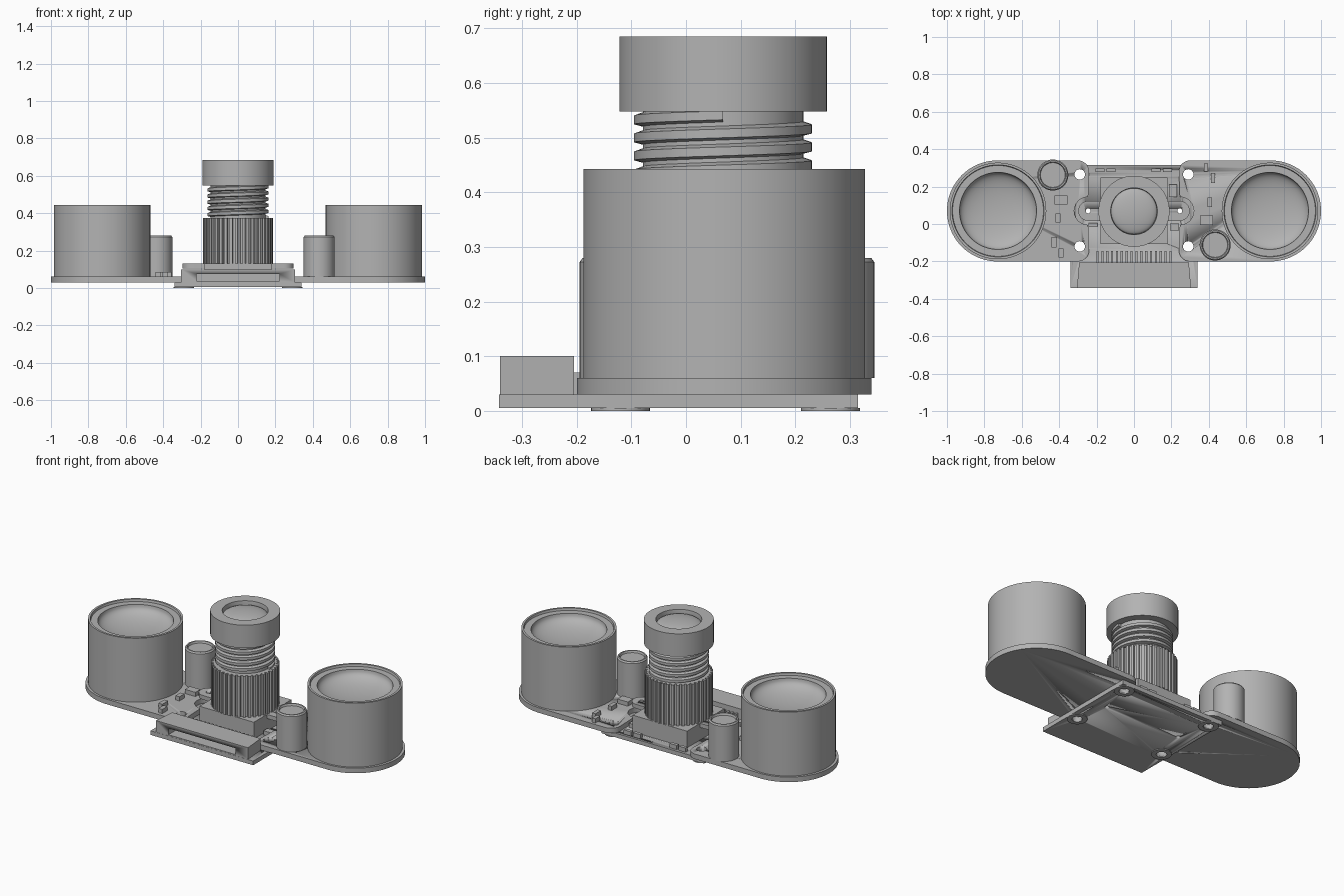
import bpy, bmesh
from math import sin, cos, pi, radians
from mathutils import Vector

if "Cube" in bpy.data.objects:
    bpy.data.objects.remove(bpy.data.objects["Cube"])

grey = bpy.data.materials.new("neutral grey")
grey.use_nodes = True
grey.diffuse_color = (0.45, 0.45, 0.45, 1)
grey.node_tree.nodes["Principled BSDF"].inputs["Base Color"].default_value = (0.45, 0.45, 0.45, 1)

CY = 0.07                       # depth of the lens and lamp centre line
HOLES = [(x, y) for x in (-0.29, 0.29) for y in (-0.12, 0.265)]
EARS = [(-0.245, CY), (0.245, CY)]


def finish(bm, name, loc=(0, 0, 0)):
    bmesh.ops.remove_doubles(bm, verts=bm.verts, dist=1e-5)
    bmesh.ops.recalc_face_normals(bm, faces=bm.faces)
    mesh = bpy.data.meshes.new(name)
    bm.to_mesh(mesh)
    bm.free()
    mesh.materials.append(grey)
    ob = bpy.data.objects.new(name, mesh)
    ob.location = loc
    bpy.context.collection.objects.link(ob)
    bpy.ops.object.select_all(action='DESELECT')
    ob.select_set(True)
    bpy.context.view_layer.objects.active = ob
    bpy.ops.object.shade_smooth_by_angle(angle=radians(30))
    return ob


def arc(cx, cy, r, a0, a1, n=12):
    angles = [radians(a0 + (a1 - a0) * i / n) for i in range(n + 1)]
    return [(cx + r * cos(a), cy + r * sin(a)) for a in angles]


def add_prism(bm, outline, z0, z1):
    face = bm.faces.new([bm.verts.new((x, y, z0)) for x, y in outline])
    new = bmesh.ops.extrude_face_region(bm, geom=[face])["geom"]
    bmesh.ops.translate(bm, vec=(0, 0, z1 - z0),
                        verts=[v for v in new if isinstance(v, bmesh.types.BMVert)])


def prism(name, outline, z0, z1, loc=(0, 0, 0)):
    bm = bmesh.new()
    add_prism(bm, outline, z0, z1)
    return finish(bm, name, loc)


def rect(x, y, w, d):
    return [(x - w/2, y - d/2), (x + w/2, y - d/2), (x + w/2, y + d/2), (x - w/2, y + d/2)]


def lathe(name, profile, loc, steps=64):
    bm = bmesh.new()
    vs = [bm.verts.new((r, 0, z)) for r, z in profile]
    es = [bm.edges.new(p) for p in zip(vs, vs[1:])]
    bmesh.ops.spin(bm, geom=vs + es, cent=(0, 0, 0), axis=(0, 0, 1), angle=2 * pi, steps=steps)
    return finish(bm, name, loc)


def cut(ob, cutter):
    mod = ob.modifiers.new("cut", 'BOOLEAN')
    mod.operation, mod.solver, mod.object = 'DIFFERENCE', 'EXACT', cutter
    cutter.hide_render = True
    bpy.context.view_layer.objects.active = ob
    bpy.ops.object.modifier_apply(modifier="cut")
    bpy.data.objects.remove(cutter)


def drill(ob, spots, r):
    bm = bmesh.new()
    for x, y in spots:
        add_prism(bm, arc(x, y, r, 0, 345, 23), -0.1, 0.3)
    cut(ob, finish(bm, "drill"))


# Central circuit board and the washers under it
board = prism("main_board", rect(0, -0.0135, 0.68, 0.657), 0.005, 0.03)
drill(board, HOLES, 0.028)
drill(board, EARS, 0.013)
for x, y in HOLES:
    lathe("washer", [(0.028, 0), (0.054, 0), (0.054, 0.005), (0.028, 0.005), (0.028, 0)],
          (x, y, 0), 32)

# Lamp boards, lamps with hollow reflectors, and capacitors
wing = (arc(0.73, CY, 0.27, -90, 90, 40) + arc(0.30, 0.28, 0.06, 90, 180)
        + arc(0.245, CY, 0.075, 90, -90) + arc(0.30, -0.14, 0.06, 180, 270))
bowl = [(0.206 * sin(t), 0.43 - 0.07 * cos(t) ** 0.8)
        for t in [pi / 2 * (1 - i / 12) for i in range(13)]]
for s, side in ((1, "left"), (-1, "right")):
    lamp_board = prism(side + "_lamp_board", [(s * x, y) for x, y in wing], 0.03, 0.06)
    drill(lamp_board, HOLES, 0.028)
    lathe(side + "_lamp", [(0, 0.06), (0.258, 0.06), (0.258, 0.443), (0.246, 0.443),
                           (0.243, 0.43)] + bowl, (s * 0.727, CY, 0), 96)
    lathe(side + "_capacitor", [(0, 0.06), (0.083, 0.06), (0.083, 0.272), (0.077, 0.28),
                                (0.07, 0.28), (0.066, 0.268), (0, 0.268)],
          (s * 0.434, 0.075 - s * 0.187, 0), 48)

# Lens mount with two screw ears
prism("lens_mount_box", rect(0, CY, 0.36, 0.355), 0.03, 0.13)
ears = prism("lens_mount_ears", arc(0.245, CY, 0.053, -90, 90) + arc(-0.245, CY, 0.053, 90, 270),
             0.105, 0.1295)
drill(ears, EARS, 0.013)

# Ribbed barrel
RIBS = 40
ribs = []
for i in range(RIBS):
    for k, r in ((0, 0.172), (0.4, 0.172), (0.45, 0.186), (0.95, 0.186)):
        a = 2 * pi * (i + k) / RIBS
        ribs.append((r * cos(a), r * sin(a)))
prism("ribbed_barrel", ribs, 0.13, 0.375, (0, 0.068, 0))

# Threaded tube: a core with a helical ridge
lathe("lens_tube", [(0, 0.37), (0.147, 0.37), (0.147, 0.55), (0, 0.55)], (0, 0.068, 0))
PITCH, TURNS, STEPS = 0.033, 5, 48
bm = bmesh.new()
vs = [bm.verts.new((r, 0, z)) for r, z in
      ((0.14, 0.362), (0.163, 0.368), (0.163, 0.384), (0.14, 0.392))]
ridge = bm.faces.new(vs)
bmesh.ops.spin(bm, geom=[ridge], cent=(0, 0, 0), axis=(0, 0, 1), angle=2 * pi * TURNS,
               steps=STEPS * TURNS, dvec=Vector((0, 0, PITCH / STEPS)))
finish(bm, "screw_thread", (0, 0.068, 0))

# Lens head with a shallow domed glass
dome = [(0.123 * sin(t), 0.655 + 0.028 * cos(t))
        for t in [pi / 2 * (1 - i / 12) for i in range(13)]]
lathe("lens_head", [(0, 0.548), (0.19, 0.548), (0.19, 0.685), (0.125, 0.685), (0.123, 0.67)]
      + dome, (0, 0.068, 0), 80)

# Ribbon connector with its slot and pins
socket = prism("ribbon_connector", [(-0.305, -0.341), (0.305, -0.341), (0.293, -0.205),
                                    (-0.293, -0.205)], 0.03, 0.1)
cut(socket, prism("slot", rect(0, -0.32, 0.445, 0.16), 0.037, 0.075))
bm = bmesh.new()
for i in range(16):
    add_prism(bm, rect(-0.195 + 0.026 * i, -0.175, 0.012, 0.06), 0.03, 0.07)
finish(bm, "connector_pins")

# Small surface parts: x, y, width, depth
wing_parts = [(-0.39, 0.128, 0.07, 0.048), (-0.407, 0.032, 0.026, 0.048),
              (-0.428, -0.097, 0.026, 0.055), (-0.39, -0.155, 0.026, 0.048),
              (0.385, 0.302, 0.022, 0.045), (0.422, 0.245, 0.022, 0.053),
              (0.405, 0.117, 0.024, 0.052), (0.388, 0.02, 0.07, 0.052)]
board_parts = [(-0.182, 0.288, 0.048, 0.02), (-0.123, 0.288, 0.048, 0.02),
               (0.118, 0.288, 0.048, 0.02), (0.18, 0.288, 0.048, 0.02),
               (0.209, 0.178, 0.043, 0.068), (0.217, -0.015, 0.048, 0.038),
               (-0.22, -0.006, 0.048, 0.022)]
for name, parts, z in (("lamp_board_chips", wing_parts, 0.06), ("main_board_chips", board_parts, 0.03)):
    bm = bmesh.new()
    for x, y, w, d in parts:
        add_prism(bm, rect(x, y, w, d), z, z + 0.025)
    finish(bm, name)
